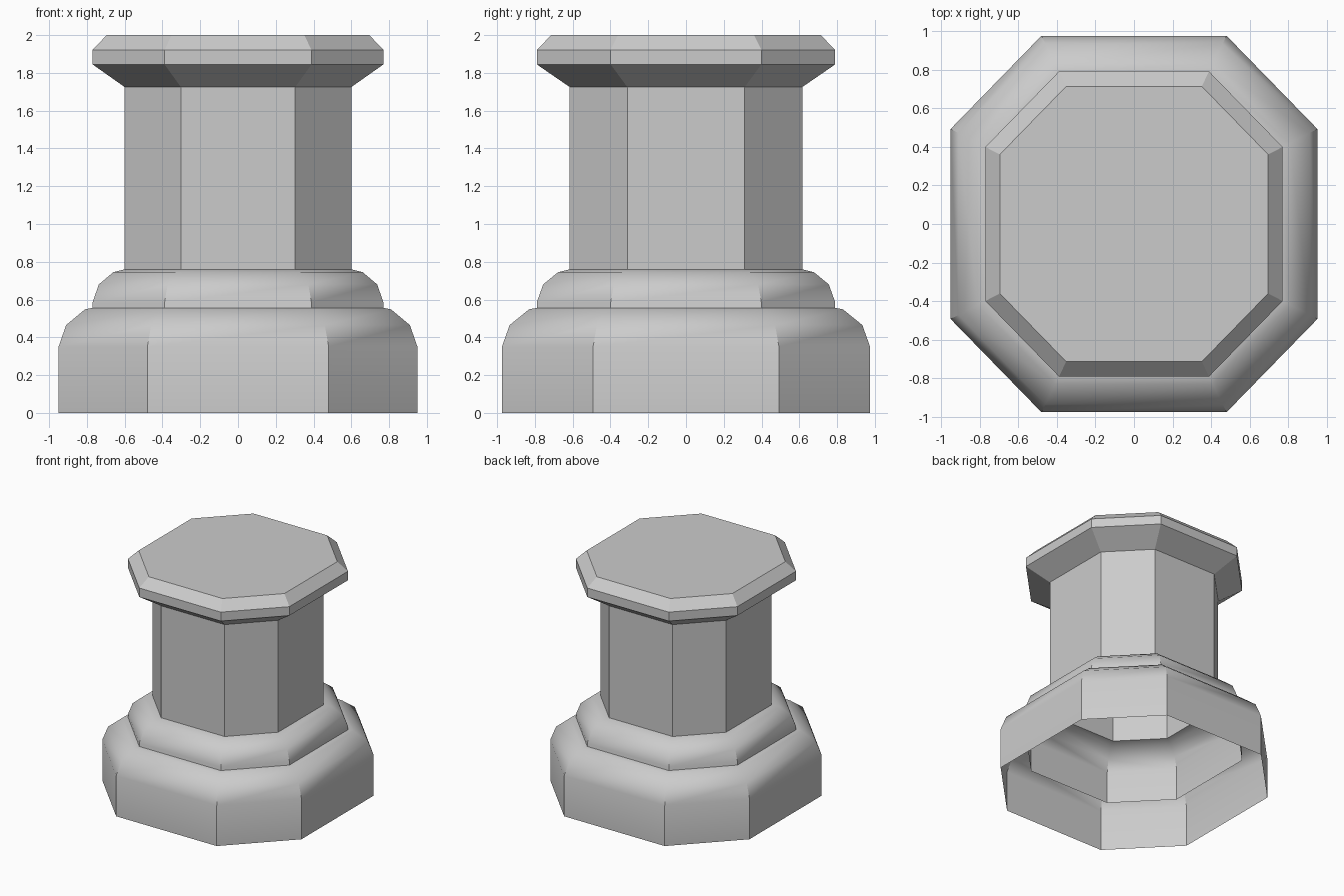
import bpy, bmesh, math

if "Cube" in bpy.data.objects:
    bpy.data.objects.remove(bpy.data.objects["Cube"])

Y_SCALE = 1.026  # footprint is slightly deeper than wide


def octagon(r):
    h = r * 0.505
    pts = [(r, -h), (r, h), (h, r), (-h, r), (-r, h), (-r, -h), (-h, -r), (h, -r)]
    return [(x, y * Y_SCALE) for x, y in pts]


def loft(name, profile, cap_top=False, smooth=False):
    """Stack octagonal rings along a (half width, height) profile."""
    bm = bmesh.new()
    rings = [[bm.verts.new((x, y, z)) for x, y in octagon(r)] for r, z in profile]
    for a, b in zip(rings, rings[1:]):
        for i in range(8):
            j = (i + 1) % 8
            bm.faces.new((a[i], a[j], b[j], b[i]))
    if cap_top:
        bm.faces.new(rings[-1])
    mesh = bpy.data.meshes.new(name)
    bm.to_mesh(mesh)
    bm.free()
    obj = bpy.data.objects.new(name, mesh)
    bpy.context.collection.objects.link(obj)
    if smooth:
        bpy.ops.object.select_all(action='DESELECT')
        obj.select_set(True)
        bpy.context.view_layer.objects.active = obj
        bpy.ops.object.shade_smooth_by_angle(angle=math.radians(35))
    return obj


# Wide hollow base with a rounded shoulder
loft("base", [(0.95, 0), (0.95, 0.35), (0.91, 0.465), (0.81, 0.548), (0.77, 0.556)],
     smooth=True)

# Second step, its skirt reaching down inside the base
loft("upper_step", [(0.77, 0.31), (0.77, 0.585), (0.737, 0.68), (0.66, 0.745), (0.60, 0.76)],
     smooth=True)

# Straight shaft
loft("shaft", [(0.60, 0.76), (0.60, 1.725)])

# Flared cap with a chamfered top
loft("cap", [(0.60, 1.725), (0.77, 1.845), (0.77, 1.922), (0.695, 2.0)], cap_top=True)
